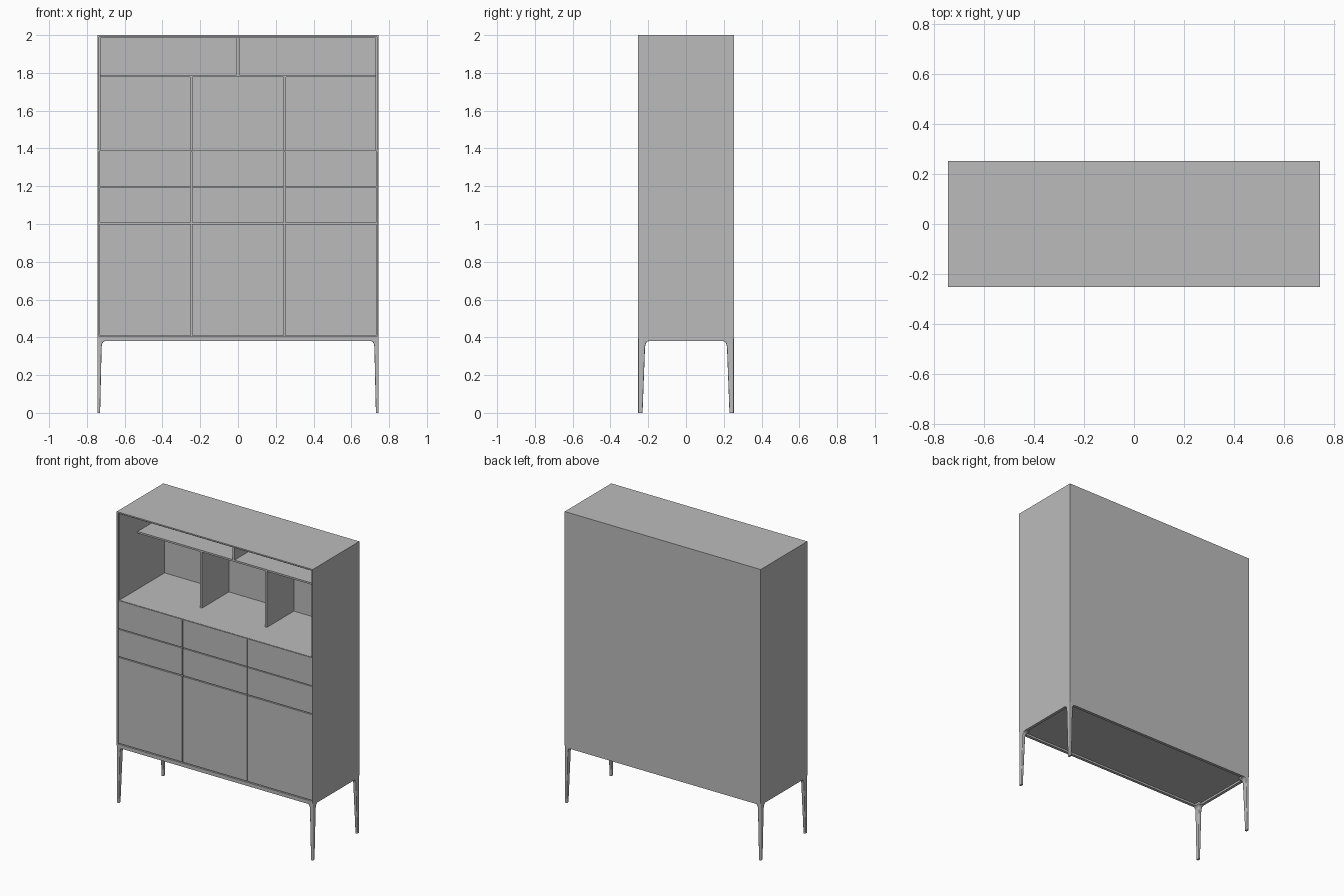
import bpy, bmesh, math

cube = bpy.data.objects.get("Cube")
if cube:
    bpy.data.objects.remove(cube, do_unlink=True)

grey = bpy.data.materials.new("plain grey")
grey.use_nodes = True
colour = (0.5, 0.5, 0.5, 1)
grey.diffuse_color = colour
grey.node_tree.nodes["Principled BSDF"].inputs["Base Color"].default_value = colour

HALF_W, HALF_D = 0.745, 0.253
WALL, LINING = 0.009, 0.007
BASE, DESK, TOP = 0.405, 1.393, 2.0
FRONT = -HALF_D
INNER = HALF_W - WALL
BACK = HALF_D - WALL


def add_mesh(name, bm):
    mesh = bpy.data.meshes.new(name)
    bmesh.ops.recalc_face_normals(bm, faces=bm.faces)
    bm.to_mesh(mesh)
    bm.free()
    mesh.materials.append(grey)
    obj = bpy.data.objects.new(name, mesh)
    bpy.context.collection.objects.link(obj)
    return obj


def box(name, x0, x1, y0, y1, z0, z1):
    bm = bmesh.new()
    bmesh.ops.create_cube(bm, size=1)
    for v in bm.verts:
        v.co.x = x1 if v.co.x > 0 else x0
        v.co.y = y1 if v.co.y > 0 else y0
        v.co.z = z1 if v.co.z > 0 else z0
    return add_mesh(name, bm)


# Outer shell
box("top_panel", -HALF_W, HALF_W, FRONT, HALF_D, TOP - WALL, TOP)
box("bottom_panel", -HALF_W, HALF_W, FRONT, HALF_D, BASE - 0.012, BASE)
box("back_panel", -INNER, INNER, BACK, HALF_D, BASE, TOP - WALL)
for side, s in (("right", -1), ("left", 1)):
    xs = sorted((s * INNER, s * HALF_W))
    box(side + "_side_panel", *xs, FRONT, HALF_D, BASE, TOP - WALL)
    # Slightly recessed lining of the open compartment
    xs = sorted((s * (INNER - LINING), s * INNER))
    box(side + "_lining", *xs, FRONT + 0.01, BACK, DESK, TOP - WALL)
inside = INNER - LINING
ceiling = TOP - WALL - LINING
box("top_lining", -inside, inside, FRONT + 0.01, BACK, ceiling, TOP - WALL)

# Lower carcass and open desk surface
box("lower_carcass", -INNER, INNER, FRONT + 0.018, BACK, BASE, DESK - 0.01)
box("desk_surface", -INNER, INNER, FRONT + 0.006, BACK, DESK - 0.01, DESK)

# Drawer and door fronts in three columns
column = 2 * INNER / 3
rows = (("door", 0.411, 1.0), ("lower_drawer", 1.007, 1.193), ("upper_drawer", 1.199, 1.391))
for i, place in enumerate(("right", "middle", "left")):
    x0 = -INNER + i * column + 0.003
    for part, z0, z1 in rows:
        box(f"{place}_{part}", x0, x0 + column - 0.006, FRONT + 0.002, FRONT + 0.02, z0, z1)

# Set-back shelf and dividers
SET_BACK = FRONT + 0.205
SHELF = 1.777
box("shelf", -inside, inside, SET_BACK, BACK, SHELF, SHELF + 0.012)
box("upper_divider", -0.007, 0.007, SET_BACK, BACK, SHELF + 0.012, ceiling)
for side, s in (("right", -1), ("left", 1)):
    x = s * 0.247
    box(side + "_lower_divider", x - 0.007, x + 0.007, SET_BACK, BACK, DESK, SHELF)

# Base rails
RAIL = 0.38
for side, s in (("front", -1), ("back", 1)):
    ys = sorted((s * HALF_D, s * (HALF_D - 0.02)))
    box(side + "_rail", -HALF_W + 0.01, HALF_W - 0.01, *ys, RAIL, BASE)
for side, s in (("right", -1), ("left", 1)):
    xs = sorted((s * HALF_W, s * (HALF_W - 0.02)))
    box(side + "_rail", *xs, -HALF_D + 0.01, HALF_D - 0.01, RAIL, BASE)

# Tapered legs with rounded corners, flared into the rails
levels = ((0, 0.015, 0.023), (0.35, 0.023, 0.036), (0.366, 0.026, 0.04),
          (0.376, 0.032, 0.046), (RAIL, 0.04, 0.056), (BASE - 0.01, 0.04, 0.056))
bm = bmesh.new()
rings = []
for z, w, d in levels:
    ring = []
    r = 0.005
    corners = ((w - r, d - r), (r, d - r), (r, r), (w - r, r))
    for k, (cx, cy) in enumerate(corners):
        for step in range(4):
            a = math.pi / 2 * (k + step / 3)
            x, y = cx + r * math.cos(a), cy + r * math.sin(a)
            ring.append(bm.verts.new((HALF_W - x, FRONT + y, z)))
    rings.append(ring)
for lower, upper in zip(rings, rings[1:]):
    n = len(lower)
    for i in range(n):
        j = (i + 1) % n
        bm.faces.new((lower[i], lower[j], upper[j], upper[i]))
bm.faces.new(rings[0])
bm.faces.new(rings[-1])
legs = add_mesh("legs", bm)
mirror = legs.modifiers.new("Mirror", "MIRROR")
mirror.use_axis = (True, True, False)
bpy.ops.object.select_all(action="DESELECT")
legs.select_set(True)
bpy.context.view_layer.objects.active = legs
bpy.ops.object.shade_smooth_by_angle(angle=math.radians(35))
